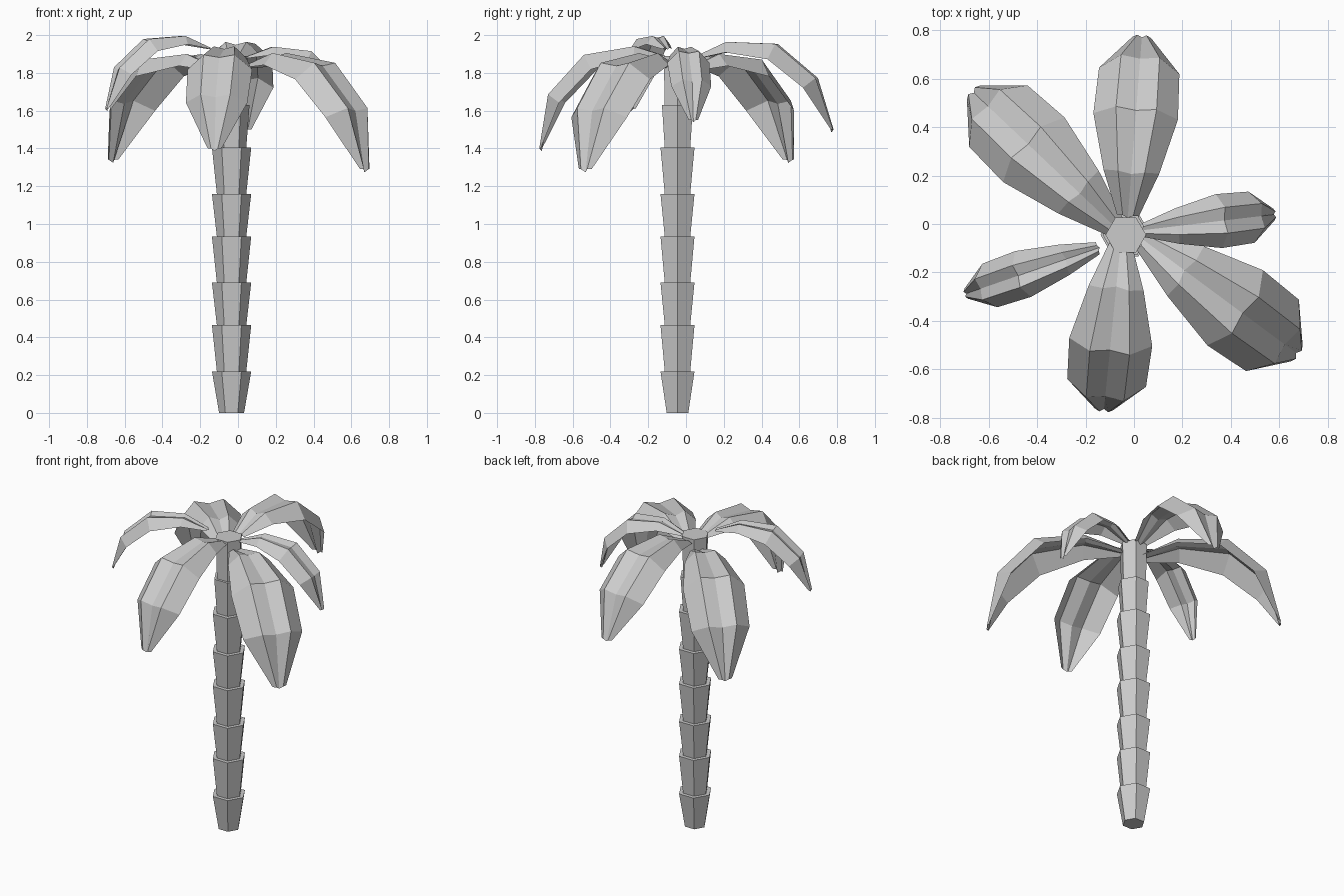
import bpy, bmesh, math
from mathutils import Vector, Matrix

cube = bpy.data.objects.get("Cube")
if cube:
    bpy.data.objects.remove(cube, do_unlink=True)

grey = bpy.data.materials.new("plain grey")
grey.use_nodes = True
GREY = (0.6, 0.6, 0.6, 1)
grey.diffuse_color = GREY
grey.node_tree.nodes["Principled BSDF"].inputs["Base Color"].default_value = GREY


def add_object(name, bm):
    mesh = bpy.data.meshes.new(name)
    bm.to_mesh(mesh)
    bm.free()
    mesh.materials.append(grey)
    obj = bpy.data.objects.new(name, mesh)
    bpy.context.collection.objects.link(obj)
    return obj


# Trunk: stacked hexagonal cups, each flaring upward
TRUNK = Vector((-0.034, -0.045, 0))
JOINTS = [0, 0.22, 0.465, 0.69, 0.935, 1.16, 1.405, 1.63, 1.89]
BOTTOMS = [0.066] + [0.078] * 7
TOPS = [0.104] * 6 + [0.095, 0.084]


def trunk_segment(name, z0, z1, r0, r1):
    bm = bmesh.new()
    rings = []
    for z, r in ((z0, r0), (z1, r1)):
        rings.append([bm.verts.new(TRUNK + Vector((r * math.cos(i * math.pi / 3),
                                                   r * math.sin(i * math.pi / 3), z)))
                      for i in range(6)])
    low, high = rings
    for i in range(6):
        j = (i + 1) % 6
        bm.faces.new((low[i], low[j], high[j], high[i]))
    bm.faces.new(low[::-1])
    bm.faces.new(high)
    add_object(name, bm)


for i, (r0, r1) in enumerate(zip(BOTTOMS, TOPS)):
    trunk_segment(f"trunk_segment_{i + 1}", JOINTS[i], JOINTS[i + 1], r0, r1)

# Leaf rows, base to tip: ridge reach, ridge height, width share, edge pull back, edge drop
ROWS = [(0.0, -0.02, 0.26, 0.0, 0.01), (0.18, 0.062, 0.66, 0.0, 0.055),
        (0.44, 0.05, 1.0, 0.035, 0.08), (0.65, -0.13, 0.95, 0.06, 0.05),
        (0.735, -0.40, 0.22, 0.01, 0.0)]
REACH, FALL = ROWS[-1][:2]


def leaf(name, base, tip, half_width):
    """One arched frond, scaled and pitched so that it runs from base to tip."""
    base, tip = Vector(base), Vector(tip)
    span = tip - base
    run = span.xy.length
    scale = span.length / math.hypot(REACH, FALL)
    pitch = math.atan2(FALL, REACH) - math.atan2(span.z, run)
    place = (Matrix.Translation(base)
             @ Matrix.Rotation(math.atan2(span.y, span.x), 4, 'Z')
             @ Matrix.Rotation(pitch, 4, 'Y'))
    bm = bmesh.new()
    grid = []
    for reach, height, width, pull, drop in ROWS:
        row = []
        for s in (-1, -0.48, 0, 0.48, 1):
            # edges droop, the centre line is a shallow groove
            back, down = (pull, drop) if abs(s) == 1 else (0.01, 0.015) if s == 0 else (0, 0)
            row.append(bm.verts.new(place @ Vector((scale * (reach - back),
                                                    s * width * half_width,
                                                    scale * (height - down)))))
        grid.append(row)
    for a, b in zip(grid, grid[1:]):
        for k in range(4):
            bm.faces.new((a[k], b[k], b[k + 1], a[k + 1]))
    add_object(name, bm)


leaf("front_leaf", (-0.055, -0.08, 1.90), (-0.125, -0.775, 1.40), 0.172)
leaf("back_leaf", (-0.025, 0.035, 1.90), (0.033, 0.78, 1.50), 0.175)
leaf("left_front_leaf", (0.045, -0.07, 1.86), (0.68, -0.54, 1.29), 0.193)
leaf("right_back_leaf", (-0.08, -0.01, 1.84), (-0.67, 0.55, 1.34), 0.184)
leaf("left_leaf", (0.04, -0.025, 1.90), (0.585, 0.04, 1.55), 0.112)
leaf("right_leaf", (-0.15, -0.1, 1.95), (-0.70, -0.29, 1.61), 0.1)
